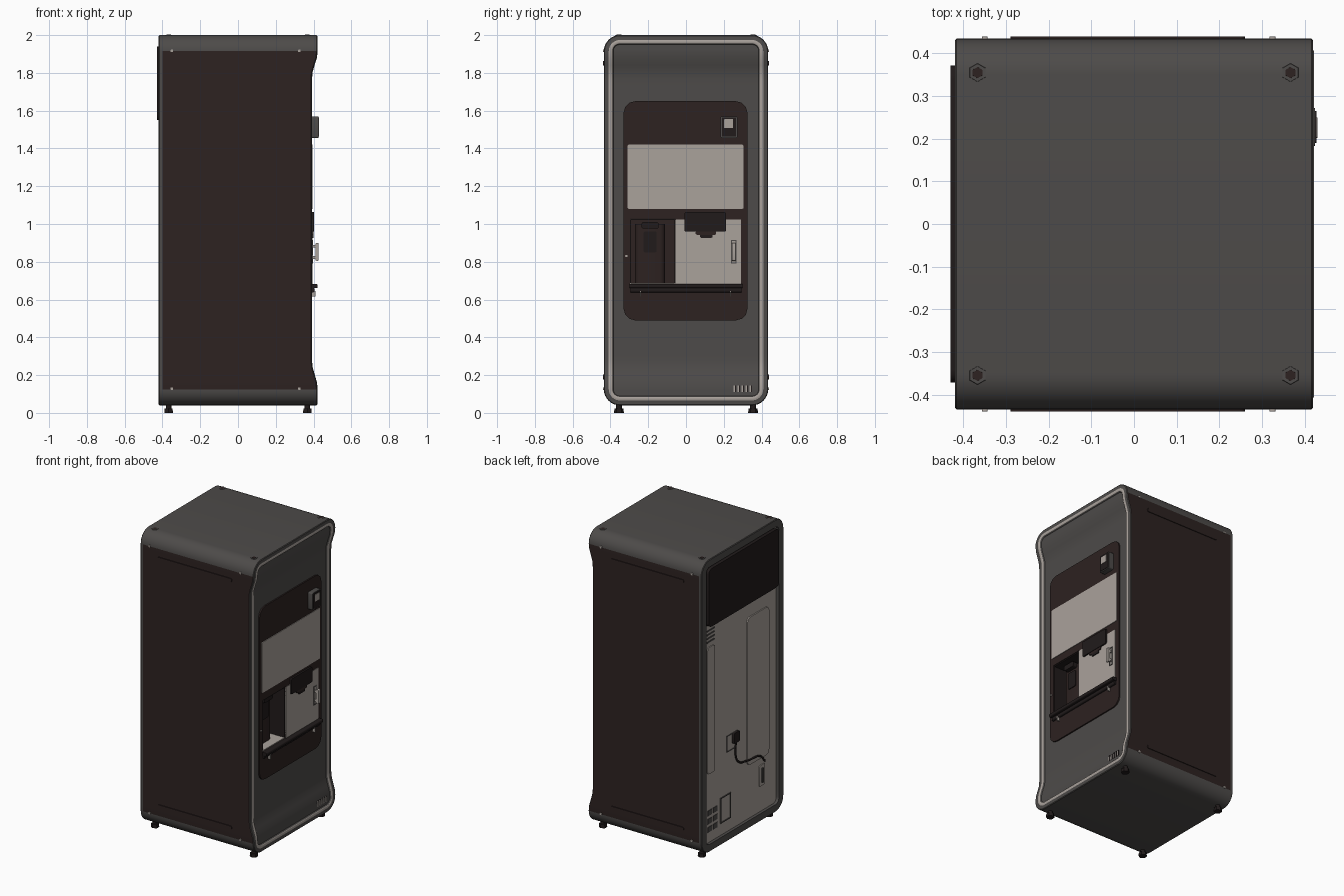
import bpy, bmesh, math
from mathutils import Vector

if "Cube" in bpy.data.objects:
    bpy.data.objects.remove(bpy.data.objects["Cube"])


def material(name, rgb):
    m = bpy.data.materials.new(name)
    m.use_nodes = True
    m.diffuse_color = (*rgb, 1)
    m.node_tree.nodes["Principled BSDF"].inputs["Base Color"].default_value = (*rgb, 1)
    return m


GRAY = material("charcoal gray", (0.075, 0.07, 0.067))
BROWN = material("dark brown", (0.026, 0.016, 0.015))
LIGHT = material("warm light gray", (0.4, 0.36, 0.33))
BLACK = material("soft black", (0.015, 0.011, 0.011))


def finish(name, bm, mats, smooth=True):
    bmesh.ops.recalc_face_normals(bm, faces=bm.faces)
    mesh = bpy.data.meshes.new(name)
    bm.to_mesh(mesh)
    bm.free()
    for m in mats:
        mesh.materials.append(m)
    ob = bpy.data.objects.new(name, mesh)
    bpy.context.collection.objects.link(ob)
    if smooth:
        smooth_sharp(ob)
    return ob


def smooth_sharp(ob):
    bpy.ops.object.select_all(action="DESELECT")
    ob.select_set(True)
    bpy.context.view_layer.objects.active = ob
    bpy.ops.object.shade_smooth_by_angle(angle=math.radians(35))


def box(name, xs, ys, zs, mat, r=0, axis=0, segs=3):
    """Box between ranges; edges along the given axis are rounded by r."""
    bm = bmesh.new()
    bmesh.ops.create_cube(bm, size=1)
    for v in bm.verts:
        v.co = [(lo + hi) / 2 + c * (hi - lo) for c, (lo, hi) in zip(v.co, (xs, ys, zs))]
    if r:
        edges = [e for e in bm.edges
                 if abs((e.verts[0].co - e.verts[1].co).normalized()[axis]) > 0.9]
        bmesh.ops.bevel(bm, geom=edges, offset=r, segments=segs, profile=0.5, affect="EDGES")
    return finish(name, bm, [mat])


def frame(name, xs, ys, zs, t, mat):
    """Raised rectangular outline on a panel facing along x."""
    box(name + "_bottom", xs, ys, (zs[0], zs[0] + t), mat)
    box(name + "_top", xs, ys, (zs[1] - t, zs[1]), mat)
    box(name + "_side_a", xs, (ys[0], ys[0] + t), zs, mat)
    box(name + "_side_b", xs, (ys[1] - t, ys[1]), zs, mat)


def cylinder(name, loc, r1, r2, depth, sides, mat):
    bm = bmesh.new()
    bmesh.ops.create_cone(bm, cap_ends=True, segments=sides, radius1=r1, radius2=r2, depth=depth)
    bmesh.ops.translate(bm, verts=bm.verts, vec=loc)
    return finish(name, bm, [mat])


def cut(target, cutter):
    mod = target.modifiers.new("recess", "BOOLEAN")
    mod.operation, mod.object, mod.solver = "DIFFERENCE", cutter, "EXACT"
    bpy.context.view_layer.objects.active = target
    bpy.ops.object.modifier_apply(modifier=mod.name)


# Cabinet shell: rounded loops lofted along x, flaring at the front top and bottom
HALF, BOTTOM, TOP, R = 0.435, 0.04, 2.0, 0.085
LOW, HIGH = BOTTOM + R, TOP - R


def front_x(z):
    t = max((z - 1.78) / 0.13, (0.27 - z) / 0.14)
    t = min(max(t, 0), 1)
    return 0.39 + 0.03 * t * t * (3 - 2 * t)


def half_loop(inset):
    r, c, pts = R - inset, HALF - R, []
    for i in range(9):
        a = math.pi / 2 * i / 8
        pts.append((c + r * math.sin(a), LOW - r * math.cos(a)))
    for i in range(1, 48):
        pts.append((c + r, LOW + (HIGH - LOW) * i / 48))
    for i in range(9):
        a = math.pi / 2 * i / 8
        pts.append((c + r * math.cos(a), HIGH + r * math.sin(a)))
    return pts


def build_shell():
    bm = bmesh.new()
    # inset, x position (None follows the flare), offset, material of the band leading here
    rings = [(0.05, -0.4, 0, 0), (0.05, -0.42, 0, 0), (0.004, -0.42, 0, 0), (0, -0.416, 0, 0),
             (0, -0.4, 0, 0), (0, None, -0.004, 1), (0.004, None, 0, 0), (0.026, None, 0, 0),
             (0.03, None, 0.002, 2), (0.042, None, 0.002, 2), (0.045, None, 0, 2),
             (0.05, None, -0.008, 0)]
    loops = []
    for inset, x, off, _ in rings:
        half = half_loop(inset)
        pts = half + [(-y, z) for y, z in reversed(half)]
        loops.append([bm.verts.new(((front_x(z) if x is None else x) + off, y, z)) for y, z in pts])
    n = len(loops[0])
    for k in range(1, len(loops)):
        a, b, mat = loops[k - 1], loops[k], rings[k][3]
        for i in range(n):
            j = (i + 1) % n
            f = bm.faces.new((a[i], a[j], b[j], b[i]))
            on_side = all(LOW - 0.001 < v.co.z < HIGH + 0.001 for v in f.verts)
            f.material_index = 0 if mat == 1 and not on_side else mat
    for loop, mat in ((loops[0], 2), (loops[-1], 0)):
        for i in range(n // 2 - 1):
            f = bm.faces.new((loop[i], loop[i + 1], loop[n - 2 - i], loop[n - 1 - i]))
            f.material_index = mat
    return finish("cabinet_shell", bm, [GRAY, BROWN, LIGHT], smooth=False)


shell = build_shell()
fascia = box("front_fascia", (0.37, 0.391), (-0.33, 0.325), (0.49, 1.65), BROWN, 0.06, 0, 3)

# Dispensing recess cut through fascia and shell, then lined
cutter = box("recess_cutter", (0.22, 0.6), (-0.297, -0.055), (0.68, 1.03), BLACK)
for part in (shell, fascia):
    cut(part, cutter)
    smooth_sharp(part)
bpy.data.objects.remove(cutter)
box("recess_back", (0.221, 0.225), (-0.297, -0.055), (0.68, 1.03), BROWN)
box("recess_floor", (0.222, 0.388), (-0.296, -0.056), (0.681, 0.688), LIGHT)
box("recess_roof", (0.222, 0.388), (-0.296, -0.056), (1.022, 1.029), BLACK)
for side, y in (("right", -0.296), ("left", -0.062)):
    box("recess_wall_" + side, (0.222, 0.388), (y, y + 0.006), (0.681, 1.029), BLACK)
box("recess_column", (0.225, 0.33), (-0.27, -0.11), (0.688, 1.0), BROWN, 0.03, 2, 4)
box("column_spout", (0.3, 0.36), (-0.235, -0.145), (0.975, 1.01), BLACK, 0.01, 0)
box("column_plate", (0.33, 0.336), (-0.225, -0.155), (0.85, 0.96), BLACK, 0.008, 0)

# Screen, delivery door and dispenser head
box("display_screen", (0.385, 0.395), (-0.31, 0.305), (1.08, 1.42), LIGHT, 0.008, 0)
box("delivery_door", (0.385, 0.394), (-0.055, 0.292), (0.682, 1.025), LIGHT, 0.006, 0)
box("dispenser_head", (0.385, 0.403), (-0.008, 0.212), (0.96, 1.063), BLACK, 0.008, 0)
box("dispenser_neck", (0.385, 0.4), (0.05, 0.16), (0.943, 0.962), BROWN, 0.008, 0)
box("dispenser_nozzle", (0.385, 0.4), (0.075, 0.14), (0.927, 0.945), BLACK, 0.006, 0)
box("door_handle_grip", (0.41, 0.427), (0.243, 0.262), (0.805, 0.9), LIGHT, 0.006, 1)
for z in (0.815, 0.875):
    box("door_handle_post", (0.39, 0.415), (0.245, 0.26), (z, z + 0.015), LIGHT)
frame("door_handle_seat", (0.39, 0.397), (0.238, 0.267), (0.79, 0.915), 0.005, GRAY)

# Tray below the recess
box("tray_lip", (0.38, 0.422), (-0.3, 0.3), (0.66, 0.682), BLACK, 0.007, 1)
box("tray_apron", (0.38, 0.405), (-0.295, 0.295), (0.638, 0.662), BLACK, 0.008, 1)
for y in (-0.24, 0.235):
    box("tray_pin", (0.39, 0.409), (y - 0.003, y + 0.003), (0.615, 0.645), LIGHT)
box("fascia_lock", (0.385, 0.397), (-0.322, -0.31), (0.825, 0.837), LIGHT, 0.004, 0)

# Payment reader
box("payment_reader", (0.385, 0.425), (0.183, 0.272), (1.455, 1.57), GRAY, 0.008, 0)
box("reader_face", (0.42, 0.428), (0.19, 0.265), (1.462, 1.565), BLACK, 0.006, 0)
box("reader_screen", (0.422, 0.43), (0.202, 0.25), (1.508, 1.555), LIGHT, 0.003, 0)

# Vent slots on the lower front
for i in range(5):
    y = 0.252 + 0.021 * i
    box("vent_slot", (0.4, 0.415), (y, y + 0.007), (0.11, 0.146), LIGHT)
    box("vent_gap", (0.4, 0.4145), (y + 0.007, y + 0.013), (0.11, 0.146), BLACK)

# Feet and top bolts
for x in (-0.367, 0.367):
    for y in (-0.355, 0.355):
        cylinder("foot_pad", (x, y, 0.012), 0.026, 0.024, 0.024, 6, BLACK)
        cylinder("foot_stem", (x, y, 0.035), 0.015, 0.015, 0.03, 12, BLACK)
        cylinder("top_bolt_washer", (x, y, 2.0), 0.022, 0.021, 0.003, 6, GRAY)
        cylinder("top_bolt", (x, y, 2.0), 0.014, 0.013, 0.004, 6, BROWN)

# Pressed ribs and screws on both sides
for s in (-1, 1):
    ys = tuple(sorted((s * 0.43, s * 0.44)))
    for z in (1.85, 0.19):
        box("side_rib", (-0.29, 0.26), ys, (z - 0.012, z + 0.012), BROWN, 0.01, 1)
    for x in (-0.35, 0.325):
        for z in (1.917, 0.128):
            box("side_screw", (x - 0.007, x + 0.007), ys, (z - 0.007, z + 0.007), LIGHT, 0.004, 1)

# Back: dark header panel, pressed ribs, service covers and vents
box("back_header", (-0.43, -0.398), (-0.372, 0.372), (1.55, 1.94), BLACK, 0.03, 0, 4)
box("back_rib_wide", (-0.408, -0.398), (-0.3, -0.07), (0.45, 1.44), LIGHT, 0.03, 0, 4)
box("back_rib_narrow", (-0.406, -0.398), (0.27, 0.35), (0.55, 1.4), LIGHT, 0.02, 0, 4)
frame("service_hatch", (-0.405, -0.398), (0.1, 0.21), (0.17, 0.34), 0.006, GRAY)
box("service_cover", (-0.405, -0.398), (-0.26, -0.2), (0.26, 0.4), LIGHT, 0.01, 0)
box("service_grip", (-0.412, -0.398), (-0.24, -0.222), (0.28, 0.38), GRAY, 0.006, 0)
for i in range(3):
    for y in (0.24, 0.3):
        z = 0.16 + 0.055 * i
        box("back_vent", (-0.403, -0.398), (y, y + 0.045), (z, z + 0.035), GRAY)
for i in range(4):
    z = 1.43 + 0.025 * i
    box("upper_back_vent", (-0.403, -0.398), (0.27, 0.35), (z, z + 0.01), GRAY)

# Power inlet and cord
frame("inlet_frame", (-0.404, -0.398), (0.04, 0.14), (0.62, 0.73), 0.005, GRAY)
box("power_plug", (-0.418, -0.398), (0.025, 0.085), (0.66, 0.73), BLACK, 0.008, 0)
curve = bpy.data.curves.new("power_cord", "CURVE")
curve.dimensions, curve.bevel_depth, curve.resolution_u = "3D", 0.006, 6
path = [(0.055, 0.67), (0.06, 0.58), (0.03, 0.52), (-0.07, 0.49), (-0.2, 0.47), (-0.25, 0.42)]
spline = curve.splines.new("BEZIER")
spline.bezier_points.add(len(path) - 1)
for p, (y, z) in zip(spline.bezier_points, path):
    p.co = Vector((-0.41, y, z))
    p.handle_left_type = p.handle_right_type = "AUTO"
curve.materials.append(BLACK)
bpy.context.collection.objects.link(bpy.data.objects.new("power_cord", curve))
